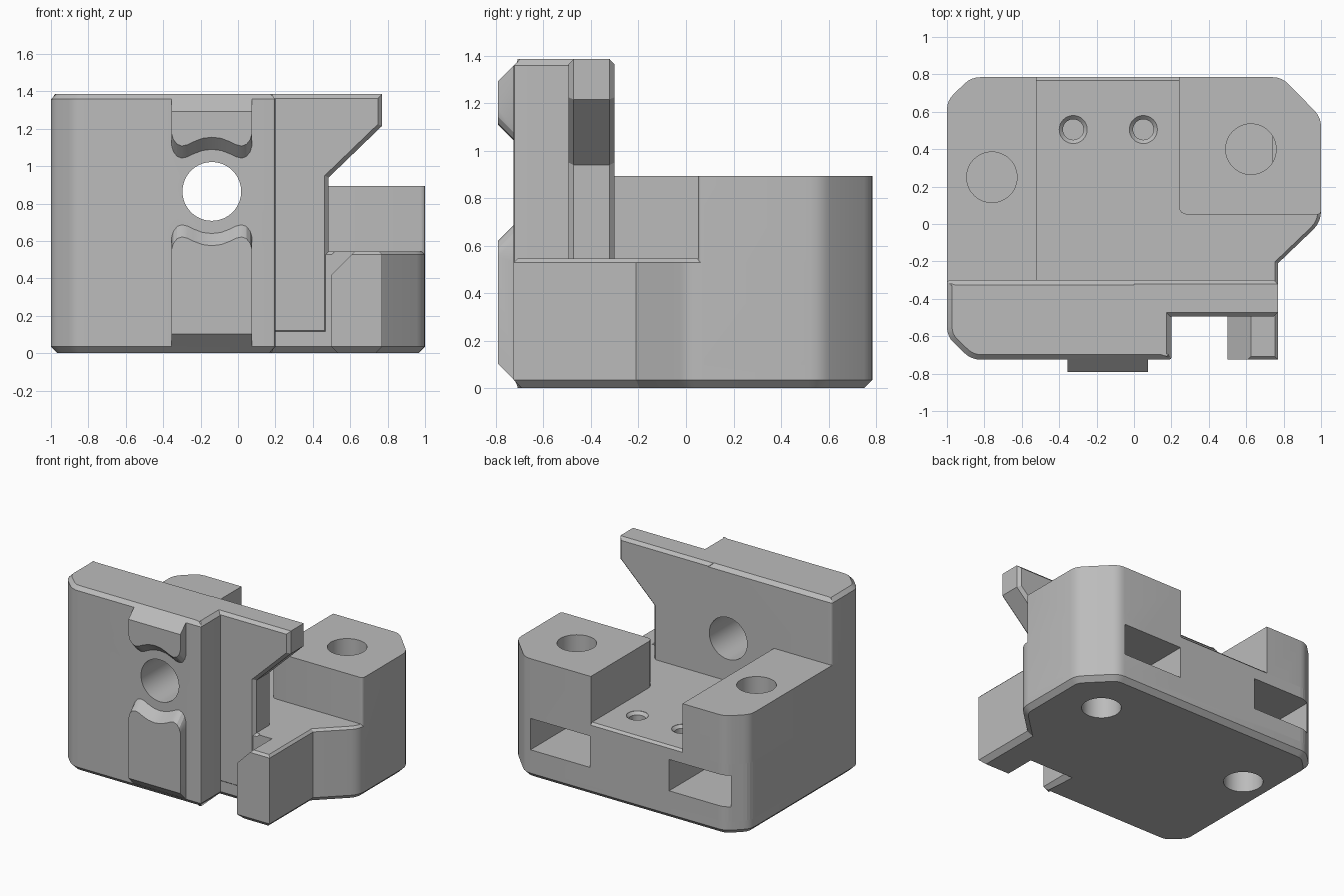
import bpy, bmesh, math

cube = bpy.data.objects.get("Cube")
if cube:
    bpy.data.objects.remove(cube)

grey = bpy.data.materials.new("plain_grey")
grey.use_nodes = True
grey.diffuse_color = (0.5, 0.5, 0.5, 1)
grey.node_tree.nodes["Principled BSDF"].inputs["Base Color"].default_value = (0.5, 0.5, 0.5, 1)


def soften(pts, segs=4):
    """Round each corner whose third value (tangent length) is given."""
    out = []
    for i, p in enumerate(pts):
        if len(p) == 2:
            out.append(p)
            continue
        ends = []
        for q in (pts[i - 1], pts[(i + 1) % len(pts)]):
            f = p[2] / math.hypot(q[0] - p[0], q[1] - p[1])
            ends.append((p[0] + (q[0] - p[0]) * f, p[1] + (q[1] - p[1]) * f))
        for k in range(segs + 1):
            t = k / segs
            out.append(tuple((1 - t) ** 2 * ends[0][j] + 2 * t * (1 - t) * p[j]
                             + t * t * ends[1][j] for j in (0, 1)))
    return out


def loft(name, ring_a, ring_b, bevel_a=0, bevel_b=0):
    """Closed solid between two matching rings, with optional end chamfers."""
    bm = bmesh.new()
    a = [bm.verts.new(p) for p in ring_a]
    b = [bm.verts.new(p) for p in ring_b]
    n = len(a)
    caps = [bm.faces.new(a), bm.faces.new(b)]
    for i in range(n):
        j = (i + 1) % n
        bm.faces.new((a[i], a[j], b[j], b[i]))
    bmesh.ops.recalc_face_normals(bm, faces=bm.faces)
    edges = [list(c.edges) for c in caps]
    for es, width in zip(edges, (bevel_a, bevel_b)):
        if width:
            bmesh.ops.bevel(bm, geom=es, offset=width, offset_type='OFFSET',
                            segments=1, profile=0.5, affect='EDGES')
    bmesh.ops.recalc_face_normals(bm, faces=bm.faces)
    mesh = bpy.data.meshes.new(name)
    bm.to_mesh(mesh)
    bm.free()
    mesh.materials.append(grey)
    ob = bpy.data.objects.new(name, mesh)
    bpy.context.collection.objects.link(ob)
    return ob


def prism(name, pts, lo, hi, axis='z', bevel_lo=0, bevel_hi=0):
    pts = soften(pts)
    place = (lambda p, w: (p[0], p[1], w)) if axis == 'z' else (lambda p, w: (p[0], w, p[1]))
    return loft(name, [place(p, lo) for p in pts], [place(p, hi) for p in pts],
                bevel_lo, bevel_hi)


def circle(x, y, r, n=48):
    return [(x + r * math.cos(2 * math.pi * k / n), y + r * math.sin(2 * math.pi * k / n))
            for k in range(n)]


def box(x0, x1, y0, y1):
    return [(x0, y0), (x1, y0), (x1, y1), (x0, y1)]


def combine(target, other, operation):
    """Apply a boolean and discard the operand."""
    other.hide_render = True
    mod = target.modifiers.new("join", 'BOOLEAN')
    mod.object, mod.operation, mod.solver = other, operation, 'EXACT'
    with bpy.context.temp_override(object=target, active_object=target):
        bpy.ops.object.modifier_apply(modifier=mod.name)
    bpy.data.objects.remove(other)


FLOOR, TOP, FRONT, BACK = 0.545, 1.385, -0.725, 0.785
front_corner = [(-1, -0.6, 0.05), (-0.87, FRONT, 0.05)]
back_left = [(-0.87, BACK, 0.05), (-1, 0.66, 0.05)]
back_right = [(1, 0.57, 0.05), (0.79, BACK, 0.05)]

# Base with front notch, tab and chamfered rims
body = prism("mount_body", front_corner + [
    (0.2, FRONT, 0.015), (0.2, -0.49), (0.5, -0.49), (0.5, FRONT), (0.77, FRONT),
    (0.77, -0.21), (1, 0.01, 0.06)] + back_right + back_left,
    0, FLOOR, 'z', 0.035, 0.017)

# Slanted shoulder on the tab
combine(body, prism("tab_slant", [(0.45, 0.37), (0.65, 0.57), (0.45, 0.57)],
                    -0.8, -0.49, 'y'), 'DIFFERENCE')

# Upright wall and its hooked wing
HOLE_X, HOLE_Z = -0.14, 0.865
parts = [
    prism("wall", front_corner + [(0.2, FRONT, 0.015), (0.2, -0.3), (-1, -0.3, 0.02)],
          0.1, TOP, 'z', 0, 0.027),
    prism("wing", [(0, 0.1), (0.485, 0.1), (0.485, 0.94), (0.77, 1.215), (0.77, TOP), (0, TOP)],
          -0.495, -0.3, 'y', 0.022, 0.022),
    # Screw blocks on both sides of the floor
    prism("left_block", [(-1, -0.4), (-0.52, -0.4), (-0.52, BACK)] + back_left, 0.1, 0.893),
    prism("right_block", [(0.24, 0.05, 0.05), (1, 0.05, 0.025)] + back_right + [(0.24, BACK)],
          0.1, 0.893),
]

# Raised front pads, scalloped around the bore, with sloping ends
half = [(0, 0.29), (0.05, 0.284), (0.1, 0.265), (0.13, 0.25), (0.16, 0.243),
        (0.185, 0.252), (0.205, 0.277), (0.215, 0.31)]
scallop = [(-u, w) for u, w in reversed(half[1:])] + half
for name, sign, end in (("upper_pad", 1, 1.293), ("lower_pad", -1, 0.102)):
    rings = []
    for y, grow in ((-0.79, 0), (-0.70, 0.09)):
        ring = [(HOLE_X + u, y, HOLE_Z + sign * (w - grow)) for u, w in scallop]
        ring += [(HOLE_X + s * 0.215, y, end + sign * grow) for s in (1, -1)]
        rings.append(ring)
    parts.append(loft(name, *rings))

for part in parts:
    combine(body, part, 'UNION')

# Bore through the wall
cuts = [prism("bore", circle(HOLE_X, HOLE_Z, 0.157, 64), -1, 0, 'y')]

# Screw holes above and below the nut slots
for x, y, x0, x1 in ((-0.76, 0.25, -0.9, -0.41), (0.625, 0.4, 0.245, 0.74)):
    cuts.append(prism("nut_slot", box(x0, x1, y - 0.14, 1), 0.21, 0.445))
    cuts.append(prism("screw_hole", circle(x, y, 0.135), 0.3, 1))
    cuts.append(prism("lower_hole", circle(x, y, 0.135), -0.1, 0.17))

# Small countersunk holes in the floor
for x in (-0.325, 0.05):
    cuts.append(prism("pin_hole", circle(x, 0.505, 0.055, 32), 0.25, 0.6))
    cuts.append(prism("countersink", circle(x, 0.505, 0.075, 32), 0.523, 0.6, 'z', 0.02))

for cut in cuts:
    combine(body, cut, 'DIFFERENCE')

bpy.ops.object.select_all(action='DESELECT')
body.select_set(True)
bpy.context.view_layer.objects.active = body
bpy.ops.object.shade_smooth_by_angle(angle=math.radians(25))
